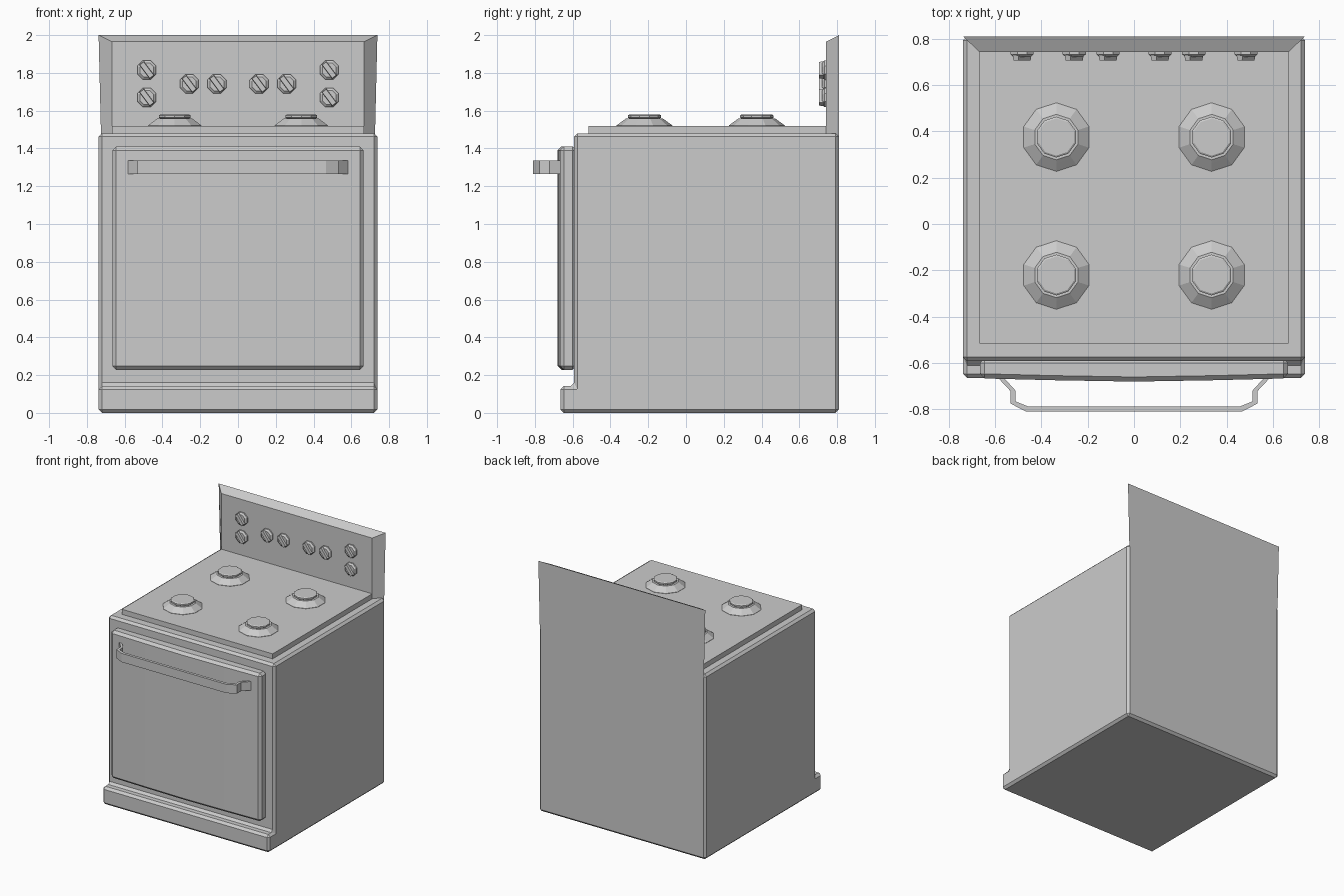
import bpy, bmesh
from math import pi, cos, sin
from mathutils import Matrix, Vector

if "Cube" in bpy.data.objects:
    bpy.data.objects.remove(bpy.data.objects["Cube"])


def make_object(name, bm, bevel=0.0):
    bmesh.ops.recalc_face_normals(bm, faces=bm.faces)
    mesh = bpy.data.meshes.new(name)
    bm.to_mesh(mesh)
    bm.free()
    ob = bpy.data.objects.new(name, mesh)
    bpy.context.collection.objects.link(ob)
    if bevel:
        mod = ob.modifiers.new("chamfer", 'BEVEL')
        mod.width = bevel
        mod.segments = 1
        mod.limit_method = 'ANGLE'
        mod.offset_type = 'OFFSET'
    return ob


def prism(name, points, direction, bevel=0.0):
    """Extrude a flat outline along a direction."""
    bm = bmesh.new()
    face = bm.faces.new([bm.verts.new(p) for p in points])
    ext = bmesh.ops.extrude_face_region(bm, geom=[face])
    verts = [g for g in ext["geom"] if isinstance(g, bmesh.types.BMVert)]
    bmesh.ops.translate(bm, vec=Vector(direction), verts=verts)
    if not any(face in v.link_faces for v in face.verts):
        bm.faces.new(face.verts)
    return make_object(name, bm, bevel)


def loft(name, rings):
    """Skin a stack of equal-sized rings and cap both ends."""
    bm = bmesh.new()
    loops = [[bm.verts.new(p) for p in ring] for ring in rings]
    n = len(loops[0])
    for a, b in zip(loops, loops[1:]):
        for i in range(n):
            j = (i + 1) % n
            bm.faces.new((a[i], a[j], b[j], b[i]))
    bm.faces.new(loops[0])
    bm.faces.new(loops[-1])
    return make_object(name, bm)


def ring(sides, radius, height, start=pi / 2):
    return [(radius * cos(start + 2 * pi * i / sides),
             radius * sin(start + 2 * pi * i / sides), height) for i in range(sides)]


# Oven body with projecting plinth: side profile extruded across the width
body = [(-0.665, 0), (0.81, 0), (0.81, 1.48), (-0.592, 1.48), (-0.592, 0.142), (-0.665, 0.142)]
prism("oven_body", [(-0.738, y, z) for y, z in body], (1.476, 0, 0), 0.018)

# Cooktop slab
prism("cooktop", [(-0.667, -0.515, 1.47), (0.667, -0.515, 1.47),
                  (0.667, 0.75, 1.47), (-0.667, 0.75, 1.47)], (0, 0, 0.05))

# Slightly bowed oven door
door = [(-0.665, -0.58), (-0.665, -0.666), (-0.35, -0.674), (0, -0.68),
        (0.35, -0.674), (0.665, -0.666), (0.665, -0.58)]
prism("oven_door", [(x, y, 0.228) for x, y in door], (0, 0, 1.182), 0.02)

# Door handle: flat strip bent forward, mirrored about the middle
outer = [(0.59, -0.66), (0.532, -0.722), (0.532, -0.775), (0.465, -0.81)]
inner = [(0.455, -0.788), (0.512, -0.765), (0.512, -0.718), (0.565, -0.66)]
half = outer[::-1] + inner[::-1]
left = [(-x, y) for x, y in outer]
left_in = [(-x, y) for x, y in inner]
handle = left + outer[::-1] + inner[::-1] + left_in
prism("door_handle", [(x, y, 1.265) for x, y in handle], (0, 0, 0.07))

# Back panel: wide at the rear, tapering to its front face
rear = [(-0.725, 0.81, 1.46), (0.725, 0.81, 1.46), (0.738, 0.81, 2.0), (-0.738, 0.81, 2.0)]
front = [(-0.667, 0.742, 1.47), (0.667, 0.742, 1.47), (0.667, 0.742, 1.965), (-0.667, 0.742, 1.965)]
loft("back_panel", [rear, front])

# Four ten-sided burners
for x in (-0.335, 0.335):
    for y in (-0.22, 0.375):
        profile = [(0.148, 1.515), (0.148, 1.522), (0.112, 1.548), (0.098, 1.558),
                   (0.08, 1.558), (0.088, 1.563), (0.088, 1.575), (0.08, 1.58)]
        burner = loft("burner", [ring(10, r, z) for r, z in profile])
        burner.location = (x, y, 0)

# Eight control knobs with diagonal grips
knobs = [(s * 0.483, z) for s in (-1, 1) for z in (1.67, 1.815)]
knobs += [(s * x, 1.742) for s in (-1, 1) for x in (0.112, 0.258)]
face_front = Matrix.Rotation(pi / 2, 4, 'X')
for x, z in knobs:
    place = Matrix.Translation((x, 0.745, z)) @ face_front
    dial = loft("knob", [ring(8, r, h, pi / 8) for r, h in ((0.054, 0), (0.054, 0.013), (0.04, 0.024))])
    dial.matrix_world = place
    grip = loft("knob_grip", [[(-a, -b, h), (a, -b, h), (a, b, h), (-a, b, h)]
                              for a, b, h in ((0.047, 0.017, 0.01), (0.044, 0.013, 0.04))])
    grip.matrix_world = place @ Matrix.Rotation(-pi / 3.4, 4, 'Z')
